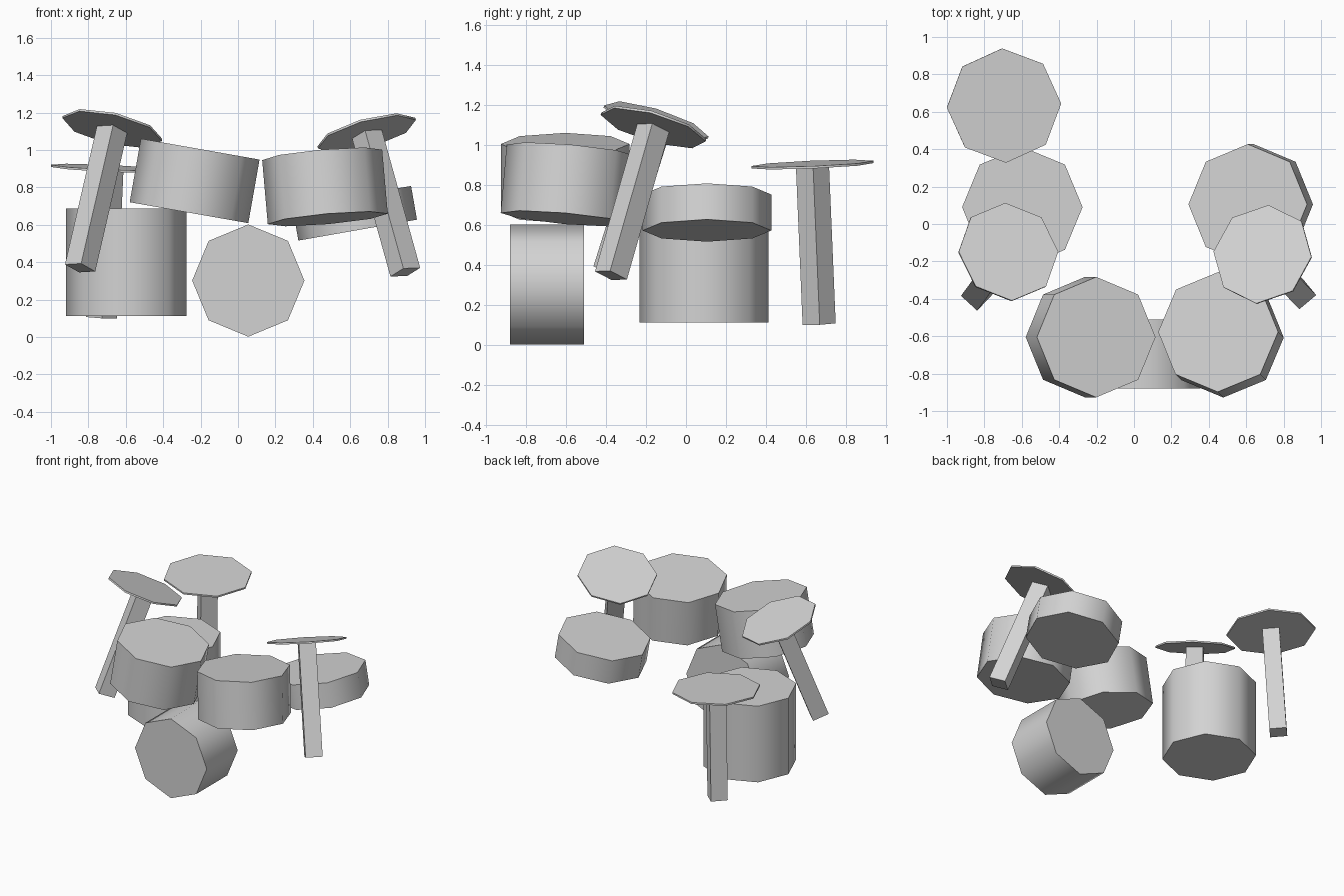
import bpy
from math import radians
from mathutils import Euler, Vector

if "Cube" in bpy.data.objects:
    bpy.data.objects.remove(bpy.data.objects["Cube"], do_unlink=True)

grey = bpy.data.materials.new("plain_grey")
grey.use_nodes = True
grey.diffuse_color = (0.65, 0.65, 0.65, 1)
shader = grey.node_tree.nodes["Principled BSDF"]
shader.inputs["Base Color"].default_value = grey.diffuse_color
shader.inputs["Roughness"].default_value = 0.8


def prism(name, sides, radius, depth, centre, tilt):
    """Regular prism with its first corner on +x, then tilted in degrees."""
    bpy.ops.mesh.primitive_cylinder_add(vertices=sides, radius=radius, depth=depth)
    ob = bpy.context.object
    ob.name = name
    ob.location = centre
    ob.rotation_euler = [radians(a) for a in tilt]
    ob.data.materials.append(grey)
    bpy.ops.object.shade_smooth_by_angle(angle=radians(60))
    return ob


def cymbal(name, radius, centre, tilt):
    """Thin disc on a square stand that leans along the disc's normal."""
    disc_thick, stand_length = 0.012, 0.8
    axis = Euler([radians(a) for a in tilt]).to_matrix() @ Vector((0, 0, 1))
    prism(name, 8, radius, disc_thick, centre, tilt)
    stand_centre = Vector(centre) - axis * (stand_length / 2)
    prism(name + "_stand", 4, 0.083, stand_length, stand_centre, tilt)


# Drums
prism("bass_drum", 8, 0.3, 0.37, (0.055, -0.695, 0.302), (90, 0, 0))
prism("floor_tom", 8, 0.322, 0.575, (-0.597, 0.09, 0.4), (0, 0, 0))
prism("right_tom", 8, 0.322, 0.345, (-0.232, -0.605, 0.835), (0, 10, 0))
prism("left_tom", 8, 0.322, 0.345, (0.465, -0.592, 0.803), (-5, -5, 0))
prism("snare_drum", 8, 0.322, 0.183, (0.624, 0.105, 0.662), (0, -10, 0))

# Cymbals with their stands
cymbal("rear_cymbal", 0.306, (-0.695, 0.633, 0.902), (2.5, 2.5, 2))
cymbal("right_cymbal", 0.273, (-0.672, -0.15, 1.115), (-17, 13, 0))
cymbal("left_cymbal", 0.273, (0.688, -0.163, 1.09), (-14.6, -16.3, -3))
